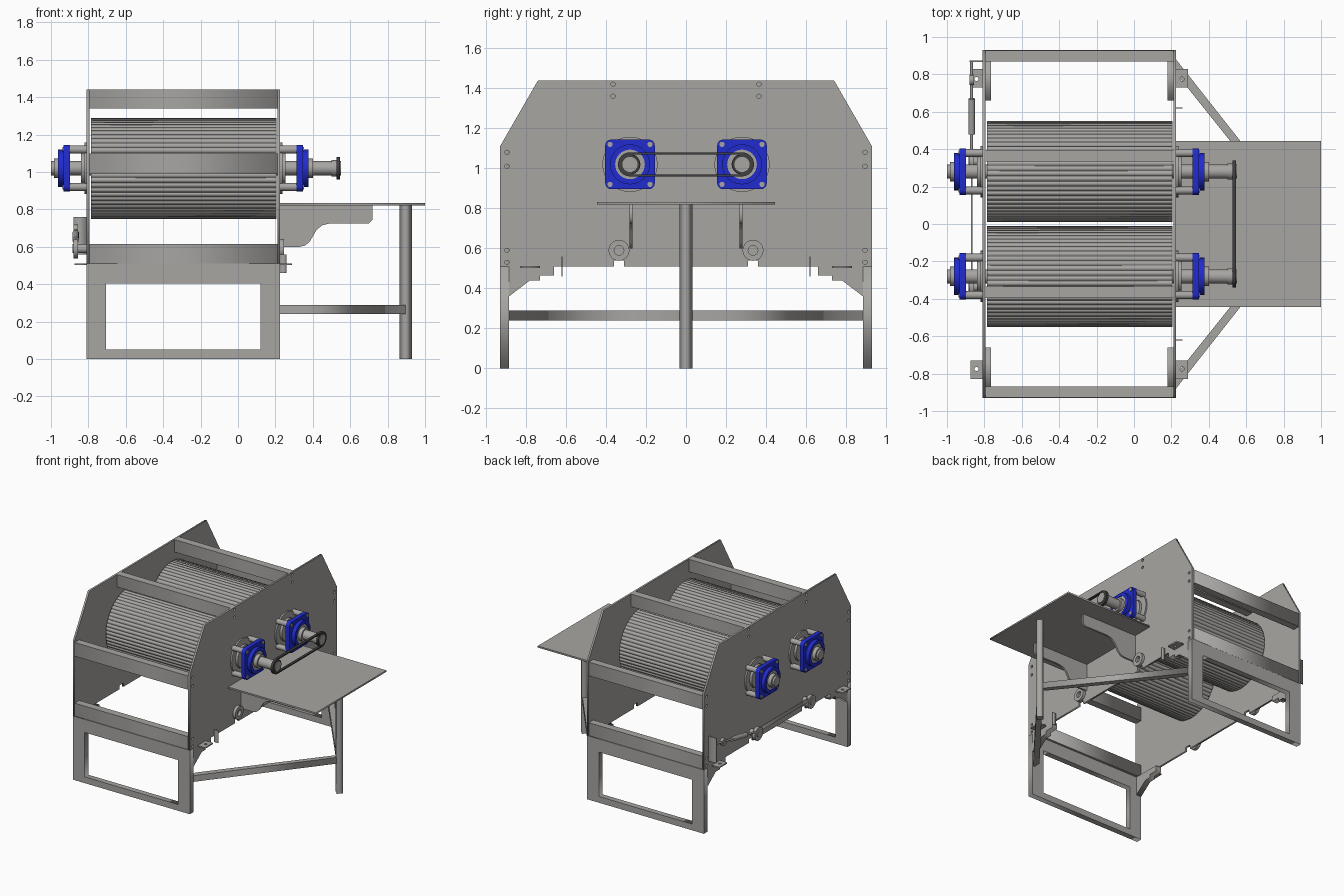
import bpy, bmesh
from math import sin, cos, pi, radians, hypot, atan2
from mathutils import Matrix, Vector

if "Cube" in bpy.data.objects:
    bpy.data.objects.remove(bpy.data.objects["Cube"], do_unlink=True)


def material(name, rgb):
    m = bpy.data.materials.new(name)
    m.use_nodes = True
    m.diffuse_color = (*rgb, 1)
    m.node_tree.nodes["Principled BSDF"].inputs["Base Color"].default_value = (*rgb, 1)
    return m


STEEL = material("steel grey", (0.39, 0.38, 0.365))
BLUE = material("bearing blue", (0.015, 0.025, 0.62))
DARK = material("dark belt", (0.05, 0.05, 0.05))

# Extrusion frames: profile (u, v) maps to (y, z), (x, z) or (x, y)
FRAMES = {"x": Matrix(((0, 0, 1), (1, 0, 0), (0, 1, 0))),
          "y": Matrix(((1, 0, 0), (0, 0, -1), (0, 1, 0))),
          "z": Matrix.Identity(3)}


def finish(name, bm, mat, smooth=False):
    bmesh.ops.recalc_face_normals(bm, faces=bm.faces)
    me = bpy.data.meshes.new(name)
    bm.to_mesh(me)
    bm.free()
    me.materials.append(mat)
    if smooth:
        me.shade_smooth()
        me.set_sharp_from_angle(angle=radians(35))
    ob = bpy.data.objects.new(name, me)
    bpy.context.collection.objects.link(ob)
    return ob


def extrude(name, axis, lo, hi, outline, holes=(), mat=STEEL, smooth=False):
    """Extrude a flat outline with holes between lo and hi along an axis."""
    cu = bpy.data.curves.new(name, "CURVE")
    cu.dimensions = "2D"
    cu.fill_mode = "BOTH"
    cu.extrude = (hi - lo) / 2
    for loop in (outline, *holes):
        sp = cu.splines.new("POLY")
        sp.points.add(len(loop) - 1)
        for p, (u, v) in zip(sp.points, loop):
            p.co = (u, v, 0, 1)
        sp.use_cyclic_u = True
    tmp = bpy.data.objects.new(name + "_tmp", cu)
    bpy.context.collection.objects.link(tmp)
    dg = bpy.context.evaluated_depsgraph_get()
    me = bpy.data.meshes.new_from_object(tmp.evaluated_get(dg))
    bm = bmesh.new()
    bm.from_mesh(me)
    bpy.data.objects.remove(tmp)
    bpy.data.curves.remove(cu)
    bpy.data.meshes.remove(me)
    bmesh.ops.remove_doubles(bm, verts=bm.verts, dist=1e-5)
    mid = (lo + hi) / 2 * (-1 if axis == "y" else 1)
    for v in bm.verts:
        v.co = FRAMES[axis] @ (v.co + Vector((0, 0, mid)))
    return finish(name, bm, mat, smooth)


def rect(u0, u1, v0, v1):
    return [(u0, v0), (u1, v0), (u1, v1), (u0, v1)]


def circle(u, v, r, n=32):
    return [(u + r * cos(2 * pi * i / n), v + r * sin(2 * pi * i / n)) for i in range(n)]


def rounded(u, v, half, r):
    pts = []
    for k, (su, sv) in enumerate(((1, 1), (-1, 1), (-1, -1), (1, -1))):
        for i in range(6):
            a = (k + i / 5) * pi / 2
            pts.append((u + su * (half - r) + r * cos(a), v + sv * (half - r) + r * sin(a)))
    return pts


def box(name, x0, x1, y0, y1, z0, z1, mat=STEEL):
    return extrude(name, "z", z0, z1, rect(x0, x1, y0, y1), mat=mat)


def disc(name, x0, x1, y, z, r, hole=0, mat=STEEL):
    holes = [circle(y, z, hole)] if hole else []
    return extrude(name, "x", min(x0, x1), max(x0, x1), circle(y, z, r), holes, mat, True)


def rod(name, a, b, r, mat=STEEL):
    a, b = Vector(a), Vector(b)
    bm = bmesh.new()
    bmesh.ops.create_cone(bm, cap_ends=True, segments=20, radius1=r, radius2=r, depth=(b - a).length)
    ob = finish(name, bm, mat, True)
    ob.matrix_world = Matrix.Translation((a + b) / 2) @ (b - a).to_track_quat("Z", "Y").to_matrix().to_4x4()
    return ob


L, R, T = -0.81, 0.225, 0.015      # outer faces of the side plates, thickness
RY, RZ = 0.28, 1.02                # roller axes

# Side plates with bolt holes, shaft openings and bottom notches
half = [(0.31, 0.51), (0.31, 0.54), (0.36, 0.54), (0.36, 0.51),
        (0.93, 0.51), (0.93, 1.11), (0.74, 1.44)]
outline = half + [(-y, z) for y, z in reversed(half)]
holes = [circle(s * y, z, 0.011, 12) for s in (-1, 1) for y, z in
         ((0.365, 1.42), (0.365, 1.36), (0.895, 1.08), (0.895, 1.01), (0.895, 0.59), (0.895, 0.53))]
holes += [circle(s * RY, RZ, 0.1) for s in (-1, 1)]
extrude("left_side_plate", "x", R - T, R, outline, holes)
extrude("right_side_plate", "x", L, L + T, outline, holes)

for s, end in ((-1, "front"), (1, "back")):
    def span(a, b):
        return sorted((s * a, s * b))

    # Cross beams
    for nm, y0, y1, z0, z1 in (("top", 0.335, 0.395, 1.34, 1.44),
                               ("middle", 0.87, 0.928, 0.99, 1.1),
                               ("lower", 0.87, 0.928, 0.512, 0.615)):
        box(f"{end}_{nm}_beam", L + T, R - T, *span(y0, y1), z0, z1)

    # Leg frame with rectangular opening
    extrude(f"{end}_leg_frame", "y", *span(0.885, 0.93), rect(L, R, 0, 0.51),
            [rect(-0.705, 0.12, 0.05, 0.405)])

    # Corner arms with gussets, bolt tabs
    arm = [(0.885, 0.51), (0.66, 0.51), (0.66, 0.465), (0.73, 0.465), (0.73, 0.44),
           (0.78, 0.44), (0.885, 0.36)]
    for side, x0, tx in (("right", L, L - 0.065), ("left", R - 0.045, R)):
        extrude(f"{end}_{side}_corner_arm", "x", x0, x0 + 0.045, [(s * y, z) for y, z in arm])
        extrude(f"{end}_{side}_bolt_tab", "z", 0.502, 0.512, rect(tx, tx + 0.065, *span(0.73, 0.83)),
                [circle(tx + 0.0325, s * 0.775, 0.011, 12)])
    box(f"{end}_stop_plate", R, R + 0.035, *span(0.617, 0.623), 0.46, 0.56)

    # Grooved roller
    n = 60
    teeth = []
    for i in range(n):
        for f, r in ((0, 0.27), (0.78, 0.27), (0.82, 0.263), (0.96, 0.263)):
            a = 2 * pi * (i + f) / n
            teeth.append((s * RY + r * cos(a), RZ + r * sin(a)))
    extrude(f"{end}_roller", "x", -0.785, 0.205, teeth)

    # Shaft, drive pulley
    disc(f"{end}_shaft", -1.0, 0.55, s * RY, RZ, 0.038)
    disc(f"{end}_pulley", 0.527, 0.545, s * RY, RZ, 0.05, 0.03, DARK)
    disc(f"{end}_pulley_hub", 0.5, 0.527, s * RY, RZ, 0.043)

    # Flange bearings on standoffs, outside both plates
    for side, x, d in (("left", R, 1), ("right", L, -1)):
        nm = f"{end}_{side}"
        y = s * RY
        corners = [(y + a * 0.1, RZ + b * 0.1) for a in (-1, 1) for b in (-1, 1)]
        disc(nm + "_plate_ring", x, x + d * 0.012, y, RZ, 0.138, 0.09)
        disc(nm + "_seal_hub", x - d * 0.015, x + d * 0.03, y, RZ, 0.088)
        lo, hi = sorted((x + d * 0.088, x + d * 0.122))
        extrude(nm + "_bearing_flange", "x", lo, hi, rounded(y, RZ, 0.124, 0.03),
                [circle(u, v, 0.013, 16) for u, v in corners], BLUE, True)
        disc(nm + "_bearing_housing", x + d * 0.12, x + d * 0.152, y, RZ, 0.1, 0.074, BLUE)
        disc(nm + "_bearing_insert", x + d * 0.1, x + d * 0.145, y, RZ, 0.074)
        disc(nm + "_lock_collar", x + d * 0.14, x + d * 0.175, y, RZ, 0.052)
        for u, v in corners:
            disc(nm + "_standoff", x, x + d * 0.088, u, v, 0.021)
            disc(nm + "_bolt", x + d * 0.08, x + d * 0.128, u, v, 0.0129)

    # Eye rings at the plate bottom
    disc(f"{end}_left_eye_ring", R, R + 0.022, s * 0.335, 0.59, 0.052, 0.024)
    disc(f"{end}_right_eye_ring", -0.88, -0.855, s * 0.335, 0.59, 0.052, 0.024)
    disc(f"{end}_right_eye_pin", -0.885, L, s * 0.335, 0.59, 0.024)

    # Shelf bracket and diagonal leg brace
    extrude(f"{end}_shelf_bracket", "y", *span(0.268, 0.283),
            [(R, 0.82), (0.72, 0.82), (0.72, 0.745), (0.70, 0.725), (0.49, 0.725), (0.45, 0.715),
             (0.42, 0.69), (0.385, 0.63), (0.36, 0.607), (0.33, 0.6), (R, 0.6)])
    extrude(f"{end}_leg_brace", "z", 0.24, 0.29,
            [(R - 0.02, s * 0.905), (R - 0.02, s * 0.83), (0.862, s * 0.01), (0.895, s * 0.03)])

# Shelf and its leg, set diagonally
box("shelf", R, 1.0, -0.445, 0.445, 0.82, 0.833)
extrude("shelf_leg", "z", 0, 0.82, circle(0.897, 0, 0.033, 4))


# Drive belt loop
def belt_loop(r):
    arc = [(RY + r * cos(a), RZ + r * sin(a)) for a in [pi * (i / 16 - 0.5) for i in range(17)]]
    return arc + [(-y, z) for y, z in reversed(arc)]


extrude("drive_belt", "x", 0.526, 0.546, belt_loop(0.06), [belt_loop(0.05)], DARK, True)

# Tensioner on the right plate: bracket, turnbuckle and link
box("tensioner_bracket", -0.88, L, 0.867, 0.874, 0.56, 0.76)
rod("tensioner_screw", (-0.868, 0.87, 0.71), (-0.868, 0.34, 0.61), 0.008)
rod("turnbuckle_body", (-0.868, 0.67, 0.672), (-0.868, 0.48, 0.636), 0.018)
disc("tensioner_eye", -0.88, -0.856, 0.77, 0.69, 0.028, 0.012)
box("tensioner_link", -0.872, -0.864, -0.335, 0.335, 0.6, 0.63)
